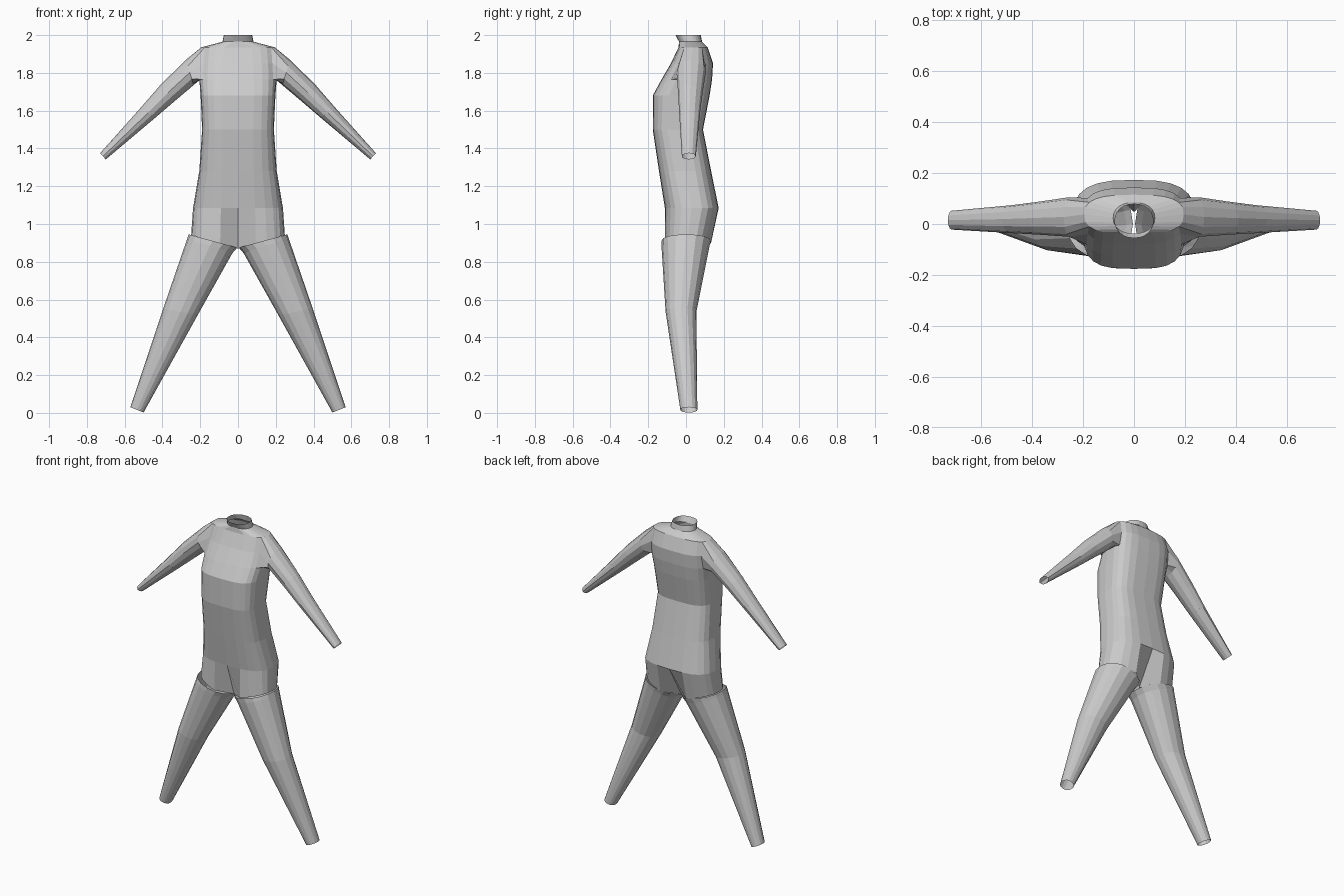
import bpy, bmesh
from math import cos, sin, pi, copysign

if "Cube" in bpy.data.objects:
    bpy.data.objects.remove(bpy.data.objects["Cube"])


def spow(v, e):
    return copysign(abs(v) ** (2 / e), v)


def ring(bm, n, p, q, yf, yb, e=2.0):
    """Superellipse ring: p and q are opposite (x, z) points, yf/yb the depth limits."""
    out = []
    for k in range(n):
        t = 2 * pi * k / n
        c, s = spow(cos(t), e), spow(sin(t), e)
        out.append(bm.verts.new(((p[0] + q[0]) / 2 + (p[0] - q[0]) / 2 * c,
                                 (yf + yb) / 2 + (yb - yf) / 2 * s,
                                 (p[1] + q[1]) / 2 + (p[1] - q[1]) / 2 * c)))
    return out


def loft(bm, rings, skip=lambda row, col: False):
    n = len(rings[0])
    for j in range(len(rings) - 1):
        a, b = rings[j], rings[j + 1]
        for k in range(n):
            if not skip(j, k):
                m = (k + 1) % n
                bm.faces.new((a[k], a[m], b[m], b[k]))


def finish(bm, name):
    bmesh.ops.recalc_face_normals(bm, faces=bm.faces)
    me = bpy.data.meshes.new(name)
    bm.to_mesh(me)
    bm.free()
    ob = bpy.data.objects.new(name, me)
    bpy.context.collection.objects.link(ob)
    return ob


# Torso: half width, height, front y, back y, squareness
N = 24
SECTIONS = [
    (0.075, 2.00, -0.055, 0.078, 2.2),
    (0.082, 1.965, -0.037, 0.085, 2.2),
    (0.195, 1.935, -0.04, 0.115, 2.8),
    (0.20, 1.85, -0.08, 0.143, 3),
    (0.205, 1.765, -0.13, 0.138, 3),
    (0.198, 1.68, -0.176, 0.125, 3.2),
    (0.19, 1.50, -0.176, 0.09, 3.2),
    (0.205, 1.28, -0.143, 0.133, 3),
    (0.238, 1.085, -0.112, 0.173, 2.8),
    (0.248, 0.94, -0.115, 0.135, 2.8),
]
bm = bmesh.new()
torso = [ring(bm, N, (w, z), (-w, z), f, b, e) for w, z, f, b, e in SECTIONS]

# Leg line and crotch
for v in torso[-1]:
    v.co.z = 0.87 + 0.07 * min(1, abs(v.co.x) / 0.24)
for k in (6, 18):
    torso[-1][k].co.y *= 0.35
ARM_COLS = {22, 23, 0, 1, 10, 11, 12, 13}
loft(bm, torso, lambda j, k: j in (2, 3) and k in ARM_COLS)

# Sleeves grown out of the armholes: upper point, lower point, front y, back y
HOLE = [(2, 0), (2, 1), (2, 2), (3, 2), (4, 2), (4, 1), (4, 0),
        (4, -1), (4, -2), (3, -2), (2, -2), (2, -1)]
SLEEVE = [
    ((0.275, 1.870), (0.235, 1.735), -0.05, 0.105),
    ((0.41, 1.737), (0.33, 1.655), -0.042, 0.088),
    ((0.52, 1.61), (0.435, 1.565), -0.036, 0.074),
    ((0.73, 1.375), (0.70, 1.342), -0.022, 0.052),
]
for side in (1, -1):
    hole = [torso[r][(k if side > 0 else 12 - k) % N] for r, k in HOLE]
    arm = [ring(bm, 12, (side * p[0], p[1]), (side * q[0], q[1]), f, b)
           for p, q, f, b in SLEEVE]
    loft(bm, [hole] + arm)
finish(bm, "bodysuit_top")

# Trouser legs: outer point, inner point, front y, back y
LEG = [
    ((0.262, 0.945), (0.004, 0.875), -0.13, 0.132),
    ((0.268, 0.925), (0.03, 0.845), -0.13, 0.125),
    ((0.395, 0.555), (0.215, 0.515), -0.108, 0.055),
    ((0.57, 0.03), (0.50, 0.002), -0.03, 0.06),
]
for side, label in ((1, "left"), (-1, "right")):
    bm = bmesh.new()
    loft(bm, [ring(bm, 16, (side * p[0], p[1]), (side * q[0], q[1]), f, b, 2.2)
              for p, q, f, b in LEG])
    finish(bm, label + "_trouser_leg")
